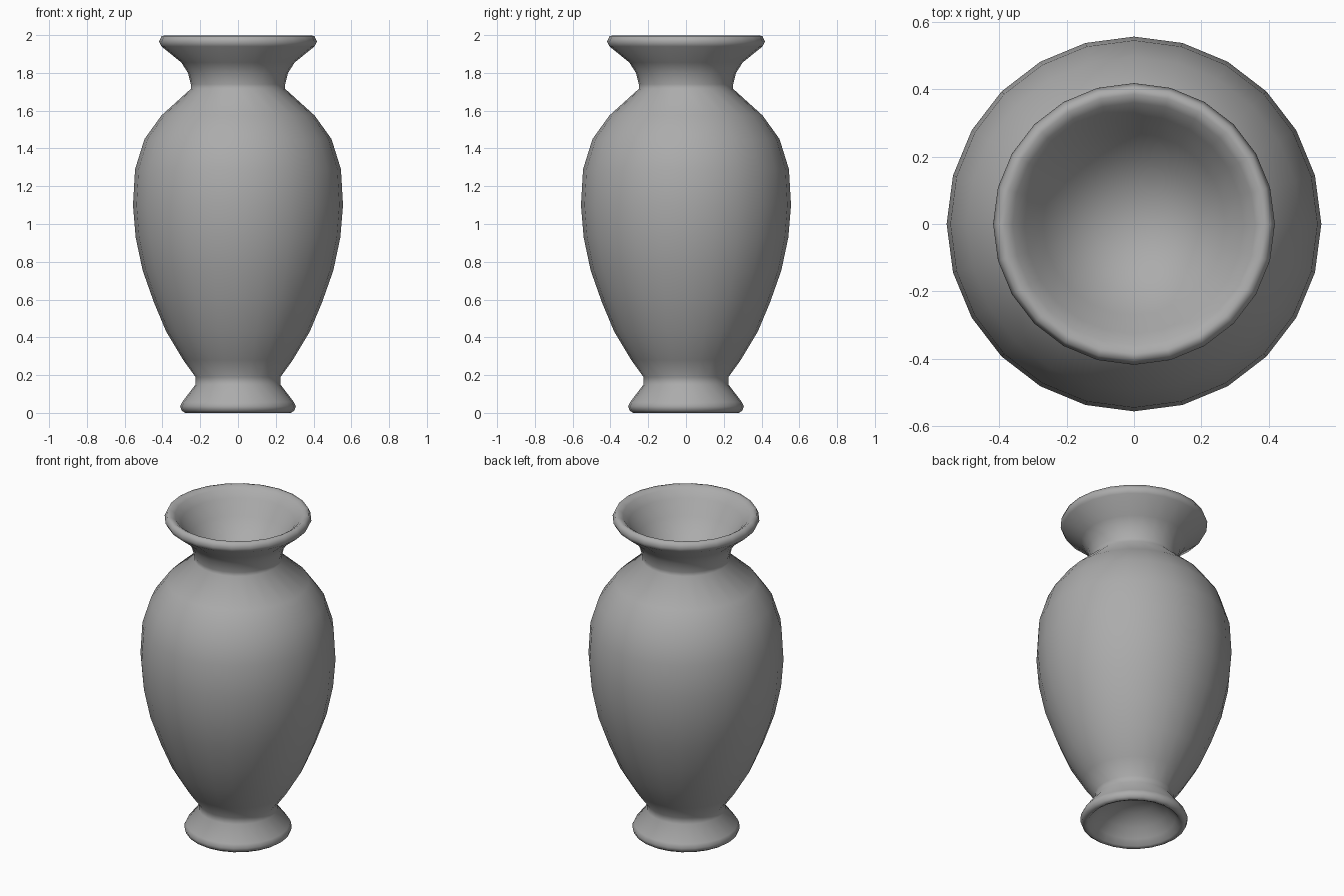
import bpy, bmesh
from math import sin, cos, tau

if "Cube" in bpy.data.objects:
    bpy.data.objects.remove(bpy.data.objects["Cube"])

SIDES = 24

# Half profile (radius, height): top bowl, lip, neck, body, foot, underside recess
PROFILE = [
    (0, 1.70), (0.11, 1.72), (0.20, 1.775), (0.27, 1.855), (0.325, 1.94),
    (0.36, 1.982), (0.385, 1.998), (0.405, 1.995), (0.418, 1.965), (0.405, 1.94),
    (0.30, 1.855), (0.265, 1.80), (0.25, 1.74), (0.25, 1.715),
    (0.405, 1.575), (0.495, 1.45), (0.545, 1.29), (0.556, 1.10),
    (0.542, 0.93), (0.505, 0.755), (0.445, 0.585), (0.38, 0.43),
    (0.29, 0.28), (0.225, 0.19), (0.225, 0.15),
    (0.295, 0.058), (0.306, 0.035), (0.298, 0.012), (0.28, 0.0),
    (0.262, 0.008), (0.235, 0.04), (0.19, 0.09), (0.11, 0.14), (0, 0.16),
]


def lathe(name, profile):
    bm = bmesh.new()
    rings = []
    for r, z in profile:
        if r == 0:
            rings.append([bm.verts.new((0, 0, z))] * SIDES)
        else:
            rings.append([bm.verts.new((r * cos(tau * i / SIDES), r * sin(tau * i / SIDES), z))
                          for i in range(SIDES)])
    for a, b in zip(rings, rings[1:]):
        for i in range(SIDES):
            j = (i + 1) % SIDES
            corners = list(dict.fromkeys((a[i], b[i], b[j], a[j])))
            bm.faces.new(corners).smooth = True
    bmesh.ops.recalc_face_normals(bm, faces=bm.faces)
    mesh = bpy.data.meshes.new(name)
    bm.to_mesh(mesh)
    bm.free()
    obj = bpy.data.objects.new(name, mesh)
    bpy.context.collection.objects.link(obj)
    return obj


# Vase turned in one piece, dark grey clay
vase = lathe("vase", PROFILE)
clay = bpy.data.materials.new("clay")
clay.diffuse_color = (0.41, 0.41, 0.41, 1)
clay.use_nodes = True
clay.node_tree.nodes["Principled BSDF"].inputs["Base Color"].default_value = clay.diffuse_color
vase.data.materials.append(clay)
